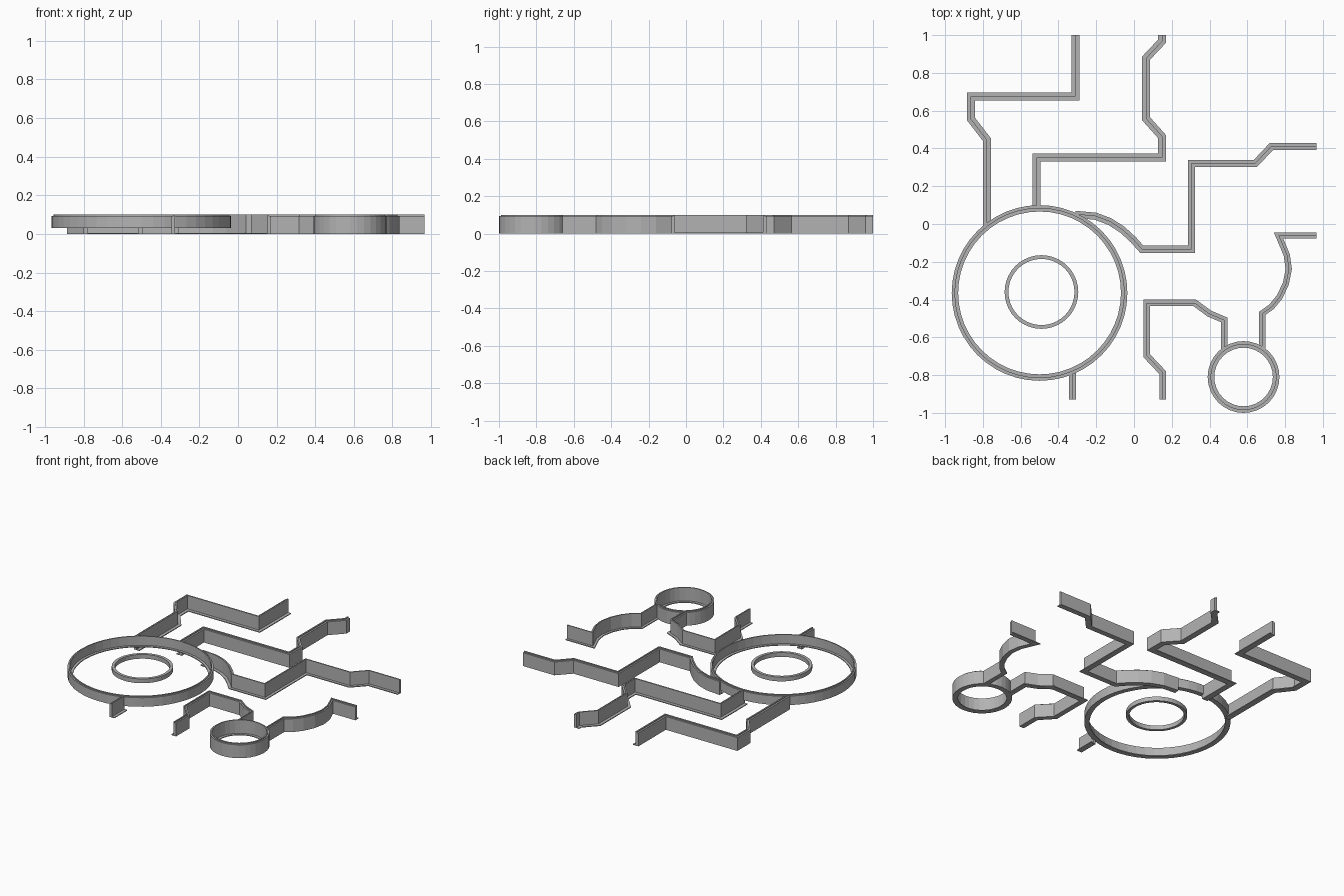
import bpy, bmesh, math
from mathutils import Vector

if "Cube" in bpy.data.objects:
    bpy.data.objects.remove(bpy.data.objects["Cube"])

grey = bpy.data.materials.new("mid_grey")
grey.diffuse_color = (0.45, 0.45, 0.45, 1)
grey.use_nodes = True
grey.node_tree.nodes["Principled BSDF"].inputs["Base Color"].default_value = grey.diffuse_color


def section(width, z0=0.0, z1=0.1):
    """Outer wall with a raised lip on top and a thin foot flange on the inner side."""
    wall = width * 0.5
    return [(0, z0), (0, z1 - 0.007), (wall * 0.55, z1 - 0.007), (wall * 0.55, z1),
            (wall, z1), (wall, z0 + 0.006), (width, z0 + 0.006), (width, z0)]


def finish(name, bm):
    bmesh.ops.recalc_face_normals(bm, faces=bm.faces)
    me = bpy.data.meshes.new(name)
    bm.to_mesh(me)
    bm.free()
    me.materials.append(grey)
    ob = bpy.data.objects.new(name, me)
    bpy.context.collection.objects.link(ob)
    return ob


def skin(bm, rows, closed):
    """Join consecutive cross-sections with quads; cap the ends when open."""
    n = len(rows[0])
    count = len(rows) if closed else len(rows) - 1
    for i in range(count):
        a, b = rows[i], rows[(i + 1) % len(rows)]
        for k in range(n):
            m = (k + 1) % n
            bm.faces.new((a[k], a[m], b[m], b[k]))
    if not closed:
        bm.faces.new(rows[0])
        bm.faces.new(rows[-1][::-1])


def wall(name, pts, side, width):
    """Sweep the section along the outer edge; side 1 = inner side on the right, -1 = left."""
    pts = [Vector(p) for p in pts]
    dirs = [(b - a).normalized() for a, b in zip(pts, pts[1:])]
    bm = bmesh.new()
    rows = []
    for i, p in enumerate(pts):
        d0, d1 = dirs[max(i - 1, 0)], dirs[min(i, len(dirs) - 1)]
        n0 = Vector((d0.y, -d0.x)) * side
        n1 = Vector((d1.y, -d1.x)) * side
        off = (n0 + n1) / (1 + n0.dot(n1))
        rows.append([bm.verts.new((p.x + off.x * u, p.y + off.y * u, z))
                     for u, z in section(width)])
    skin(bm, rows, False)
    return finish(name, bm)


def ring(name, cx, cy, radius, prof, sides):
    bm = bmesh.new()
    rows = []
    for i in range(sides):
        a = 2 * math.pi * i / sides
        rows.append([bm.verts.new((cx + (radius - u) * math.cos(a),
                                   cy + (radius - u) * math.sin(a), z)) for u, z in prof])
    skin(bm, rows, True)
    return finish(name, bm)


# Round walls
ring("large_ring", -0.50, -0.365, 0.465, section(0.034, 0.03), 48)
ring("centre_ring", -0.49, -0.36, 0.195,
     [(0, 0.07), (0, 0.1), (0.02, 0.1), (0.02, 0.07)], 40)
ring("small_ring", 0.58, -0.81, 0.19, section(0.035), 32)

# Corridor walls, each given by its outer edge
wall("north_west_wall", [(-0.33, 1), (-0.33, 0.695), (-0.885, 0.695), (-0.885, 0.55),
                         (-0.80, 0.44), (-0.80, -0.01)], -1, 0.042)
wall("north_east_wall", [(0.17, 1), (0.17, 0.96), (0.085, 0.87), (0.085, 0.565),
                         (0.17, 0.47), (0.17, 0.33), (-0.495, 0.33), (-0.495, 0.085)], 1, 0.042)
wall("east_upper_wall", [(0.965, 0.43), (0.72, 0.43), (0.635, 0.34), (0.285, 0.34),
                         (0.285, -0.115), (0.05, -0.115), (0.01, -0.07), (-0.05, -0.015),
                         (-0.12, 0.03), (-0.20, 0.06), (-0.31, 0.07)], -1, 0.038)
wall("east_lower_wall", [(0.965, -0.077), (0.79, -0.077), (0.825, -0.16), (0.836, -0.24),
                         (0.82, -0.32), (0.785, -0.395), (0.74, -0.45), (0.695, -0.482),
                         (0.695, -0.66)], 1, 0.033)
wall("south_east_wall", [(0.46, -0.67), (0.46, -0.52), (0.39, -0.49), (0.315, -0.435),
                         (0.085, -0.435), (0.085, -0.69), (0.17, -0.78), (0.17, -0.93)],
     1, 0.036)
wall("south_west_wall", [(-0.345, -0.79), (-0.345, -0.93)], -1, 0.038)
